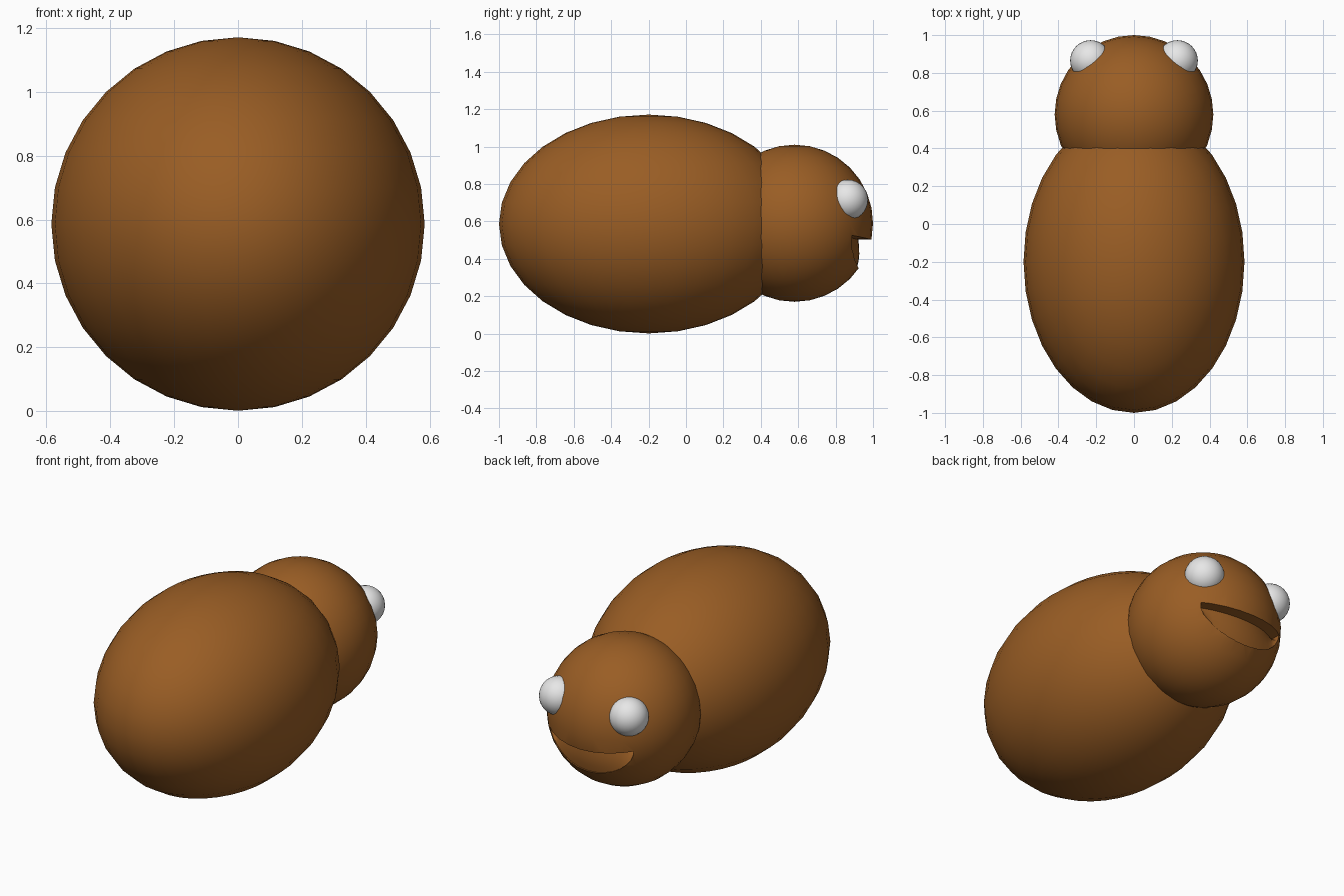
import bpy, bmesh, math

if "Cube" in bpy.data.objects:
    bpy.data.objects.remove(bpy.data.objects["Cube"])


def material(name, rgb):
    m = bpy.data.materials.new(name)
    m.diffuse_color = (*rgb, 1)
    m.use_nodes = True
    m.node_tree.nodes["Principled BSDF"].inputs["Base Color"].default_value = m.diffuse_color
    return m


brown = material("warm brown", (0.32, 0.11, 0.018))
white = material("eye white", (0.8, 0.8, 0.8))


def ball(name, centre, radii, mat):
    bpy.ops.mesh.primitive_uv_sphere_add(segments=32, ring_count=16, radius=1, location=centre)
    ob = bpy.context.object
    ob.name = name
    ob.scale = radii
    bpy.ops.object.transform_apply(location=True, rotation=False, scale=True)
    ob.data.materials.append(mat)
    bpy.ops.object.shade_smooth()
    return ob


# Egg-shaped body
ball("body", (0, -0.2, 0.586), (0.585, 0.8, 0.585), brown)

# Round head
HY, HZ, HR = 0.58, 0.59, 0.42
head = ball("head", (0, HY, HZ), (HR, HR, HR), brown)

# Bulging eyes
for side, x in (("left", -0.23), ("right", 0.23)):
    ball(side + "_eye", (x, 0.865, 0.715), (0.108, 0.108, 0.108), white)

# Smile cutter: half-moon outline whose inner wall gets shallower toward the lower lip
NU, NV, W, H = 16, 4, 0.275, 0.155
bm = bmesh.new()
back, front = [], []
for i in range(NU + 1):
    a = math.pi * i / NU
    x = -W * math.cos(a)
    top = 0.503 + 0.3 * x * x
    cb, cf = [], []
    for j in range(NV + 1):
        t = j / NV
        z = top - H * math.sin(a) * t
        surface = HY + math.sqrt(HR ** 2 - x * x - (z - HZ) ** 2)
        cb.append(bm.verts.new((x, surface - 0.07 + 0.06 * t, z)))
        cf.append(bm.verts.new((x, 1.2, z)))
    back.append(cb)
    front.append(cf)
for i in range(NU):
    for j in range(NV):
        for g in (back, front):
            bm.faces.new((g[i][j], g[i + 1][j], g[i + 1][j + 1], g[i][j + 1]))
    for j in (0, NV):
        bm.faces.new((back[i][j], back[i + 1][j], front[i + 1][j], front[i][j]))
for i in (0, NU):
    for j in range(NV):
        bm.faces.new((back[i][j], back[i][j + 1], front[i][j + 1], front[i][j]))
# collapse each pointed mouth corner to a single edge
for i in (0, NU):
    for g in (back, front):
        bmesh.ops.pointmerge(bm, verts=g[i], merge_co=g[i][0].co.copy())
bmesh.ops.remove_doubles(bm, verts=bm.verts, dist=1e-5)
bmesh.ops.triangulate(bm, faces=bm.faces)
bmesh.ops.recalc_face_normals(bm, faces=bm.faces)
me = bpy.data.meshes.new("mouth_cutter")
bm.to_mesh(me)
bm.free()
me.materials.append(brown)
cutter = bpy.data.objects.new("mouth_cutter", me)
bpy.context.collection.objects.link(cutter)
cutter.hide_render = True

# Carve the smile into the head
mod = head.modifiers.new("smile", "BOOLEAN")
mod.operation = "DIFFERENCE"
mod.solver = "EXACT"
mod.object = cutter
bpy.ops.object.select_all(action="DESELECT")
head.select_set(True)
bpy.context.view_layer.objects.active = head
bpy.ops.object.modifier_apply(modifier=mod.name)
bpy.data.objects.remove(cutter)
bpy.ops.object.shade_smooth_by_angle(angle=math.radians(40))
